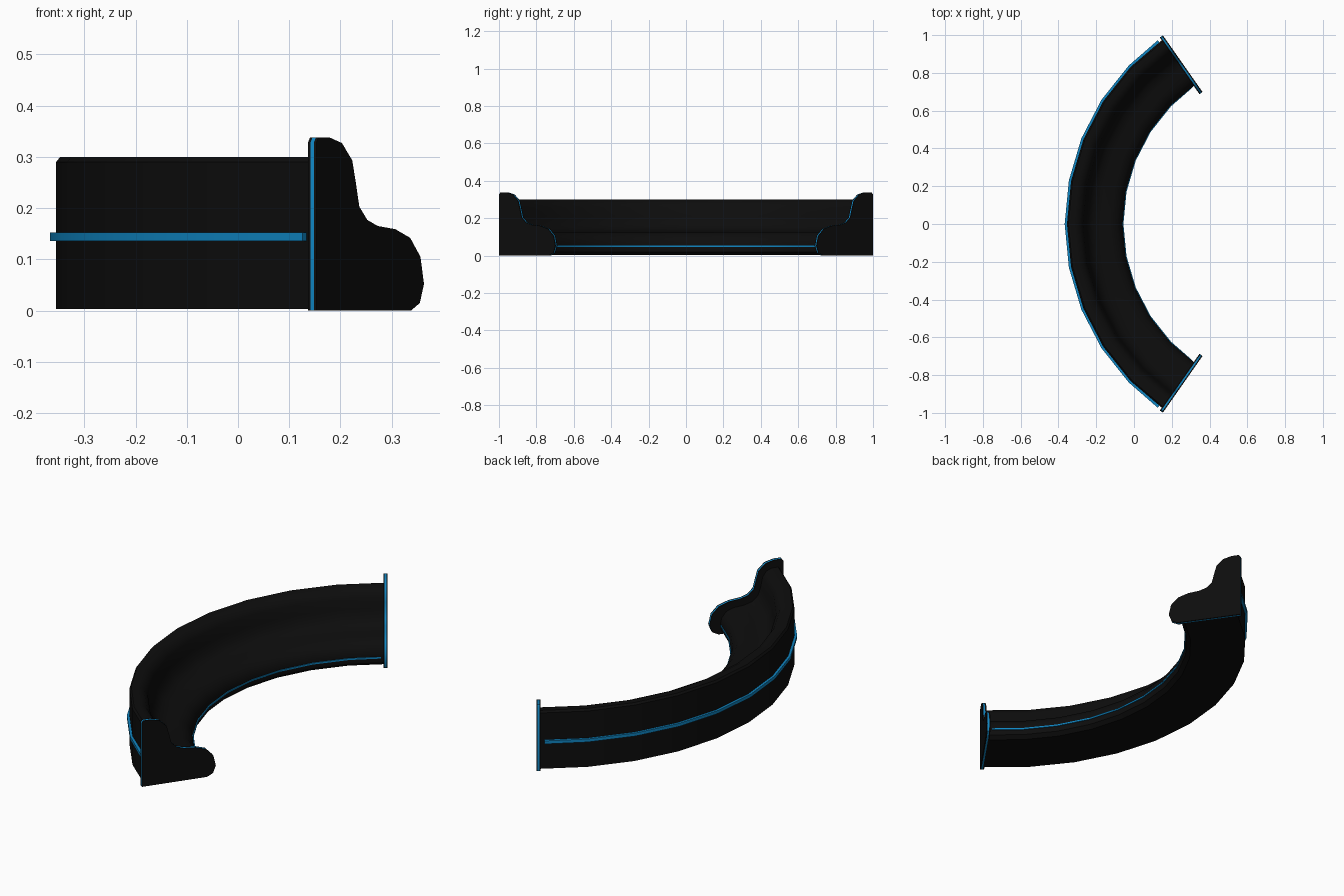
import bpy, bmesh, math

CENTRE_X = 0.84       # centre of the arc
END = 55              # half sweep in degrees

cube = bpy.data.objects.get("Cube")
if cube:
    bpy.data.objects.remove(cube, do_unlink=True)


def material(name, rgb):
    m = bpy.data.materials.new(name)
    m.use_nodes = True
    m.diffuse_color = (*rgb, 1)
    bsdf = m.node_tree.nodes["Principled BSDF"]
    bsdf.inputs["Base Color"].default_value = (*rgb, 1)
    bsdf.inputs["Roughness"].default_value = 0.6
    return m


black = material("black upholstery", (0.004, 0.004, 0.004))
blue = material("blue trim", (0.005, 0.24, 0.55))


def sweep(name, profile, frames, mat):
    """Loft a closed (radius, z) profile through (angle, tangent offset) frames."""
    bm = bmesh.new()
    rings = []
    for angle, offset in frames:
        c, s = math.cos(math.radians(angle)), math.sin(math.radians(angle))
        rings.append([bm.verts.new((CENTRE_X - r * c + offset * s,
                                    r * s + offset * c, z)) for r, z in profile])
    n = len(profile)
    for a, b in zip(rings, rings[1:]):
        for i in range(n):
            j = (i + 1) % n
            bm.faces.new((a[i], a[j], b[j], b[i]))
    bm.faces.new(rings[0])
    bm.faces.new(rings[-1])
    bmesh.ops.recalc_face_normals(bm, faces=bm.faces)
    mesh = bpy.data.meshes.new(name)
    bm.to_mesh(mesh)
    bm.free()
    mesh.materials.append(mat)
    obj = bpy.data.objects.new(name, mesh)
    bpy.context.collection.objects.link(obj)
    bpy.ops.object.select_all(action="DESELECT")
    obj.select_set(True)
    bpy.context.view_layer.objects.active = obj
    bpy.ops.object.shade_smooth_by_angle(angle=math.radians(38))
    return obj


def arc(end):
    """Ten equal segments, with the last station pulled in to the end angle."""
    return [(max(-end, min(end, k * END / 5)), 0) for k in range(-5, 6)]


def band(r0, r1, z0, z1):
    return [(r0, z0), (r1, z0), (r1, z1), (r0, z1)]


# Curved seat with backrest
body_profile = [
    (1.195, 0.003), (1.195, 0.29), (1.187, 0.30), (1.155, 0.30), (1.128, 0.288),
    (1.11, 0.26), (1.10, 0.21), (1.087, 0.17), (1.06, 0.143), (1.02, 0.131),
    (0.965, 0.126), (0.93, 0.112), (0.907, 0.083), (0.90, 0.05), (0.905, 0.02),
    (0.925, 0.003)]
sweep("curved_bench", body_profile, arc(END), black)

# Trim stripes along the back and the seat front
sweep("back_stripe", band(1.19, 1.207, 0.136, 0.152), arc(53.7), blue)
sweep("seat_stripe", band(0.896, 0.91, 0.045, 0.053), arc(53.7), blue)

# End panels: two black plates with a blue core
panel_profile = [
    (1.212, 0), (1.212, 0.328), (1.205, 0.338), (1.168, 0.338), (1.125, 0.327),
    (1.09, 0.293), (1.078, 0.25), (1.066, 0.203), (1.039, 0.177), (1.003, 0.165),
    (0.944, 0.159), (0.893, 0.142), (0.858, 0.105), (0.846, 0.052),
    (0.86, 0.015), (0.89, 0)]
layers = [("inner_plate", -0.010, -0.004, black),
          ("trim_core", -0.004, 0.004, blue),
          ("outer_plate", 0.004, 0.010, black)]
for side, sign in (("front", -1), ("rear", 1)):
    for part, t0, t1, mat in layers:
        sweep(f"{side}_{part}", panel_profile,
              [(sign * END, sign * t0), (sign * END, sign * t1)], mat)
